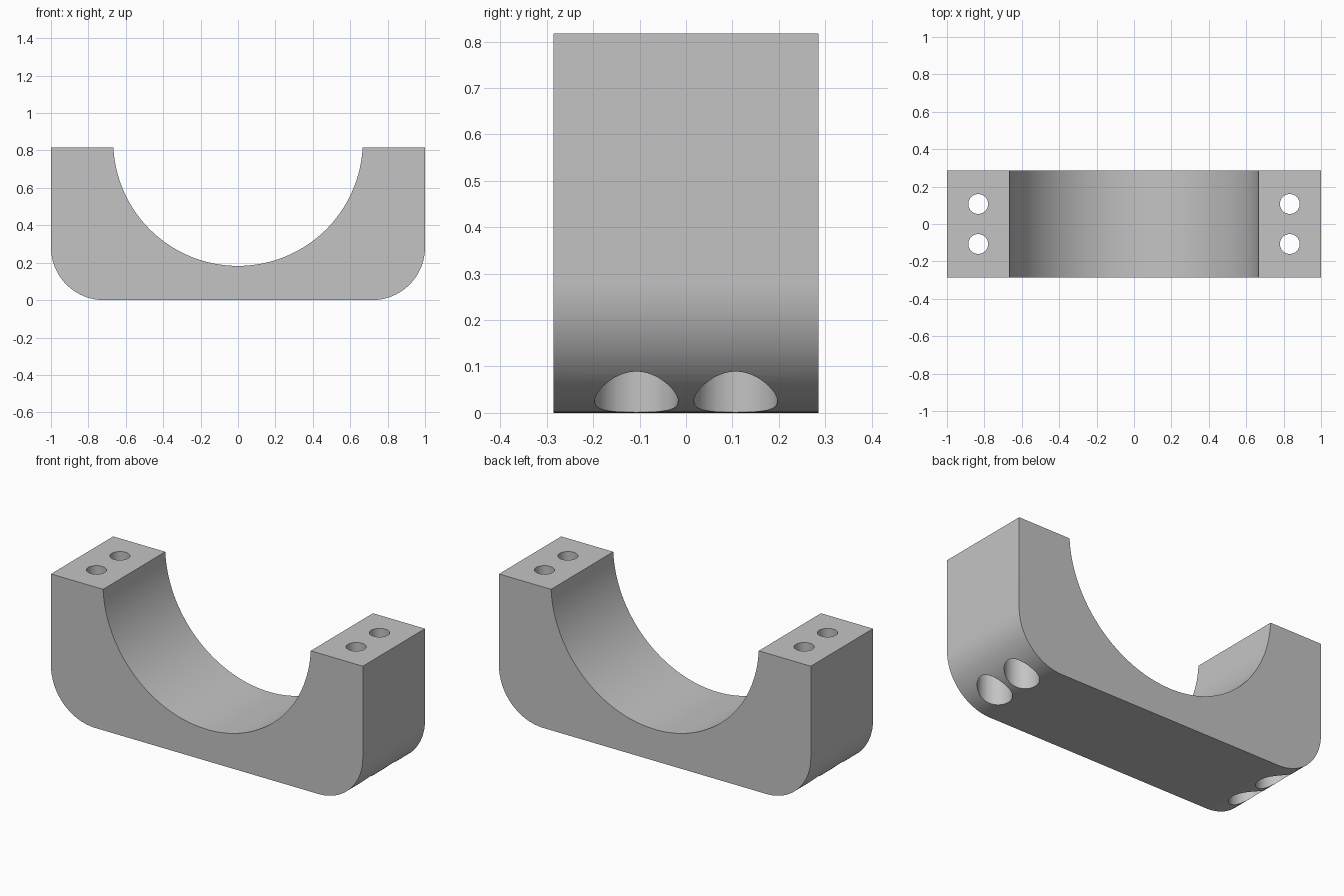
import bpy
import math

cube = bpy.data.objects.get("Cube")
if cube:
    bpy.data.objects.remove(cube, do_unlink=True)

HEIGHT, HALF_DEPTH = 0.817, 0.285
CORNER = 0.283
BORE_R, BORE_Z = 0.667, 0.85
HOLE_X, HOLE_Y = 0.833, 0.107
HOLE_R, HEAD_R, HEAD_TOP = 0.053, 0.09, 0.4

grey = bpy.data.materials.new("plain grey")
grey.use_nodes = True
colour = (0.55, 0.55, 0.55, 1)
grey.diffuse_color = colour
grey.node_tree.nodes["Principled BSDF"].inputs["Base Color"].default_value = colour


def arc(cx, cz, r, start, end, steps):
    angles = [math.radians(start + (end - start) * i / steps) for i in range(steps + 1)]
    return [(cx + r * math.cos(a), cz + r * math.sin(a)) for a in angles]


# Saddle outline: rounded lower corners and a round cradle on top
lip = math.degrees(math.asin((HEIGHT - BORE_Z) / BORE_R))
outline = [(-1, HEIGHT)]
outline += arc(CORNER - 1, CORNER, CORNER, 180, 270, 24)
outline += arc(1 - CORNER, CORNER, CORNER, 270, 360, 24)
outline += [(1, HEIGHT)]
outline += arc(0, BORE_Z, BORE_R, lip, -180 - lip, 72)

# Extrude the outline from front to back
n = len(outline)
verts = [(x, y, z) for y in (-HALF_DEPTH, HALF_DEPTH) for x, z in outline]
faces = [tuple(range(n)), tuple(reversed(range(n, 2 * n)))]
faces += [(i, i + n, (i + 1) % n + n, (i + 1) % n) for i in range(n)]
mesh = bpy.data.meshes.new("saddle_clamp")
mesh.from_pydata(verts, [], faces)
mesh.materials.append(grey)
saddle = bpy.data.objects.new("saddle_clamp", mesh)
bpy.context.collection.objects.link(saddle)


# Screw holes: a narrow shaft with a wide head recess from below
def drill(name, x, y, r, bottom, top):
    bpy.ops.mesh.primitive_cylinder_add(
        vertices=48, radius=r, depth=top - bottom, location=(x, y, (top + bottom) / 2))
    cutter = bpy.context.object
    cutter.name = name
    cutter.data.materials.append(grey)
    cutter.hide_render = True
    cut = saddle.modifiers.new(name, "BOOLEAN")
    cut.operation = "DIFFERENCE"
    cut.solver = "EXACT"
    cut.object = cutter
    bpy.context.view_layer.objects.active = saddle
    bpy.ops.object.modifier_apply(modifier=cut.name)
    bpy.data.objects.remove(cutter, do_unlink=True)


for x in (-HOLE_X, HOLE_X):
    for y in (-HOLE_Y, HOLE_Y):
        drill("screw_recess", x, y, HEAD_R, -0.1, HEAD_TOP)
        drill("screw_shaft", x, y, HOLE_R, HEAD_TOP - 0.05, HEIGHT + 0.1)

# Smooth the curved walls, keep edges crisp
bpy.ops.object.select_all(action="DESELECT")
saddle.select_set(True)
bpy.context.view_layer.objects.active = saddle
bpy.ops.object.shade_smooth_by_angle(angle=math.radians(30))
